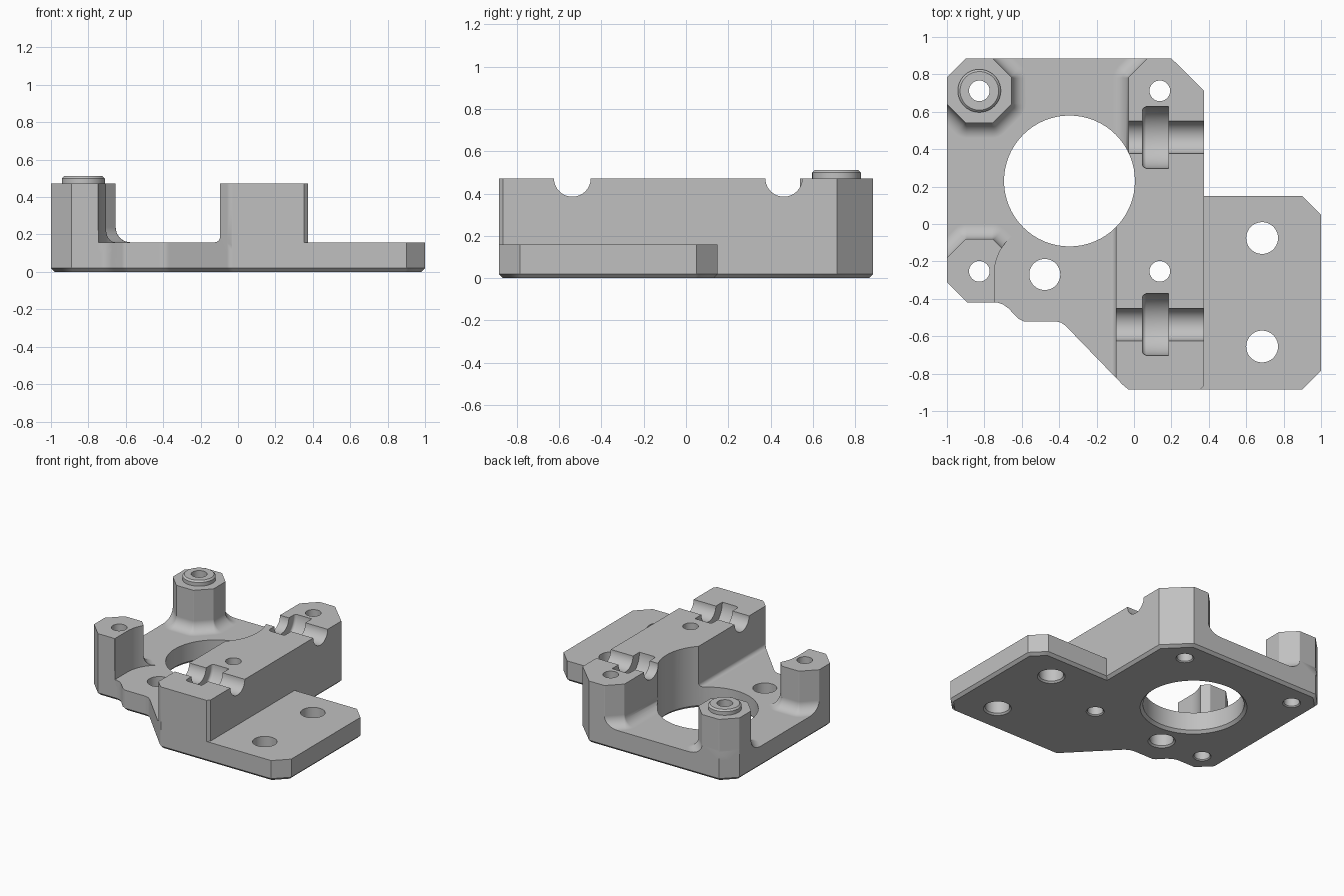
import bpy, math
from mathutils import Vector, Matrix

cube = bpy.data.objects.get("Cube")
if cube:
    bpy.data.objects.remove(cube, do_unlink=True)

grey = bpy.data.materials.new("light grey")
grey.use_nodes = True
COLOR = (0.53, 0.53, 0.53, 1)
grey.diffuse_color = COLOR
grey.node_tree.nodes["Principled BSDF"].inputs["Base Color"].default_value = COLOR

FLOOR, TOP, BEVEL, EDGE = 0.158, 0.472, 0.02, 0.01
POSTS_X, BLOCK_X = -0.827, 0.138
REAR_Y, FRONT_Y = 0.712, -0.253


def arc(cx, cy, r, start=0, end=360, n=64):
    """Points on an arc; a full turn leaves out the repeated last point."""
    count = n if end - start == 360 else n + 1
    angles = [math.radians(start + (end - start) * i / n) for i in range(count)]
    return [(cx + r * math.cos(a), cy + r * math.sin(a)) for a in angles]


def corners(pts):
    """Each outline point with the outward normals of its two edges."""
    pts = [Vector(p) for p in pts]
    for i, p in enumerate(pts):
        e1 = (p - pts[i - 1]).normalized()
        e2 = (pts[(i + 1) % len(pts)] - p).normalized()
        yield p, Vector((e1.y, -e1.x)), Vector((e2.y, -e2.x))


def offset(pts, d):
    """Move a counter-clockwise outline outwards by d with mitred corners."""
    return [p + (a + b) * d / (1 + a.dot(b)) for p, a, b in corners(pts)]


def rounded(pts, r):
    """Move a convex outline outwards by r with round corners."""
    return [p + a.lerp(b, t / 4).normalized() * r
            for p, a, b in corners(pts) for t in range(5)]


def loft(name, rings, matrix=Matrix()):
    """Closed solid through (outline, height) rings from bottom to top."""
    n = len(rings[0][0])
    verts = [matrix @ Vector((p[0], p[1], z)) for pts, z in rings for p in pts]
    faces = [list(range(n))[::-1], [len(verts) - n + i for i in range(n)]]
    for k in range(len(rings) - 1):
        a, b = k * n, (k + 1) * n
        for i in range(n):
            j = (i + 1) % n
            faces.append((a + i, a + j, b + j, b + i))
    mesh = bpy.data.meshes.new(name)
    mesh.from_pydata(verts, [], faces)
    mesh.materials.append(grey)
    obj = bpy.data.objects.new(name, mesh)
    bpy.context.collection.objects.link(obj)
    return obj


def select(obj):
    bpy.ops.object.select_all(action='DESELECT')
    obj.select_set(True)
    bpy.context.view_layer.objects.active = obj


def combine(target, tool, operation):
    select(target)
    mod = target.modifiers.new("combine", 'BOOLEAN')
    mod.solver = 'EXACT'
    mod.operation = operation
    mod.object = tool
    bpy.ops.object.modifier_apply(modifier=mod.name)
    bpy.data.objects.remove(tool, do_unlink=True)


def raised(name, pts, fillet):
    """Upright body whose foot flares into the plate with a round fillet."""
    core = offset(pts, -EDGE)
    rings = [(rounded(core, EDGE + fillet), FLOOR - 0.06)]
    for i in range(9):
        a = math.pi / 2 * i / 8
        rings.append((rounded(core, EDGE + fillet * (1 - math.sin(a))),
                      FLOOR + fillet * (1 - math.cos(a))))
    rings.append((rounded(core, EDGE), TOP))
    body = loft(name, rings)
    combine(body, loft("clip", [(clip_outline, 0), (clip_outline, 1)]), 'INTERSECT')
    return body


# Plate outline: shared left side, then a flange on the right
left_side = [(-1, 0.785), (-1, -0.31), (-0.89, -0.42), (-0.73, -0.42),
             (-0.70, -0.43), (-0.67, -0.452), (-0.62, -0.505), (-0.59, -0.52),
             (-0.42, -0.52), (-0.39, -0.527), (-0.365, -0.545),
             (-0.06, -0.86), (-0.03, -0.885)]
back_side = [(0.373, 0.715), (0.20, 0.885), (-0.9, 0.885)]
flange = [(0.9, -0.885), (1, -0.785), (1, 0.05), (0.9, 0.15), (0.373, 0.15)]
plate_outline = left_side + flange + back_side
clip_outline = left_side + [(0.353, -0.885), (0.373, -0.865)] + back_side

bracket = loft("bracket_body", [(offset(plate_outline, -BEVEL), 0),
                                (plate_outline, BEVEL), (plate_outline, FLOOR)])

# Bearing block and the pad behind it
block = raised("bearing_block", [(-0.096, -1), (0.5, -1), (0.5, 0.3), (-0.096, 0.3)], 0.03)
pad = raised("rear_pad", [(-0.03, 0.1), (0.5, 0.1), (0.5, 0.885),
                          (0.07, 0.885), (-0.03, 0.785)], 0.08)


# Octagonal posts
def octagon(y):
    return arc(POSTS_X, y, 0.173 / math.cos(math.pi / 8), 22.5, 382.5, 8)


rear_post = raised("rear_post", octagon(REAR_Y), 0.08)
front_post = raised("front_post", octagon(FRONT_Y), 0.08)
clearance = arc(-0.477, -0.27, 0.27, 90, 180, 24) + [(-0.747, -0.7), (-0.2, -0.7), (-0.2, 0)]
combine(front_post, loft("clearance", [(clearance, 0.12), (clearance, 1)]), 'DIFFERENCE')

# Boss on the rear post
boss = loft("boss", [(arc(POSTS_X, REAR_Y, r), z) for r, z in
                     [(0.115, TOP - 0.05), (0.115, 0.5), (0.103, 0.512)]])

for part in (block, pad, rear_post, front_post, boss):
    combine(bracket, part, 'UNION')

# Through holes, each chamfered underneath
holes = [(x, y, 0.055) for x in (POSTS_X, BLOCK_X) for y in (REAR_Y, FRONT_Y)]
holes += [(-0.477, -0.27, 0.083), (0.685, -0.075, 0.085), (0.685, -0.655, 0.085),
          (-0.345, 0.23, 0.35)]
for x, y, r in holes:
    c = min(BEVEL, r * 0.14)
    tool = loft("hole", [(arc(x, y, r + 2 * c), -c), (arc(x, y, r), c), (arc(x, y, r), 1)])
    combine(bracket, tool, 'DIFFERENCE')

# Rod grooves, each stepping out to a wider round pocket
groove = [(0.087, -0.3), (0.087, 0.045), (0.145, 0.045), (0.157, 0.05),
          (0.165, 0.065), (0.165, 0.185), (0.087, 0.185), (0.087, 0.6)]
for y in (0.4625, -0.5375):
    turn = Matrix.Translation((0, y, TOP)) @ Matrix.Rotation(math.pi / 2, 4, 'Y')
    tool = loft("groove", [(arc(0, 0, r, 2, 362), x) for r, x in groove], turn)
    combine(bracket, tool, 'DIFFERENCE')

# Smooth curved faces, crisp edges
select(bracket)
bpy.ops.object.shade_smooth_by_angle(angle=math.radians(40))
normals = bracket.modifiers.new("flat_normals", 'WEIGHTED_NORMAL')
normals.keep_sharp = True
normals.weight = 100
